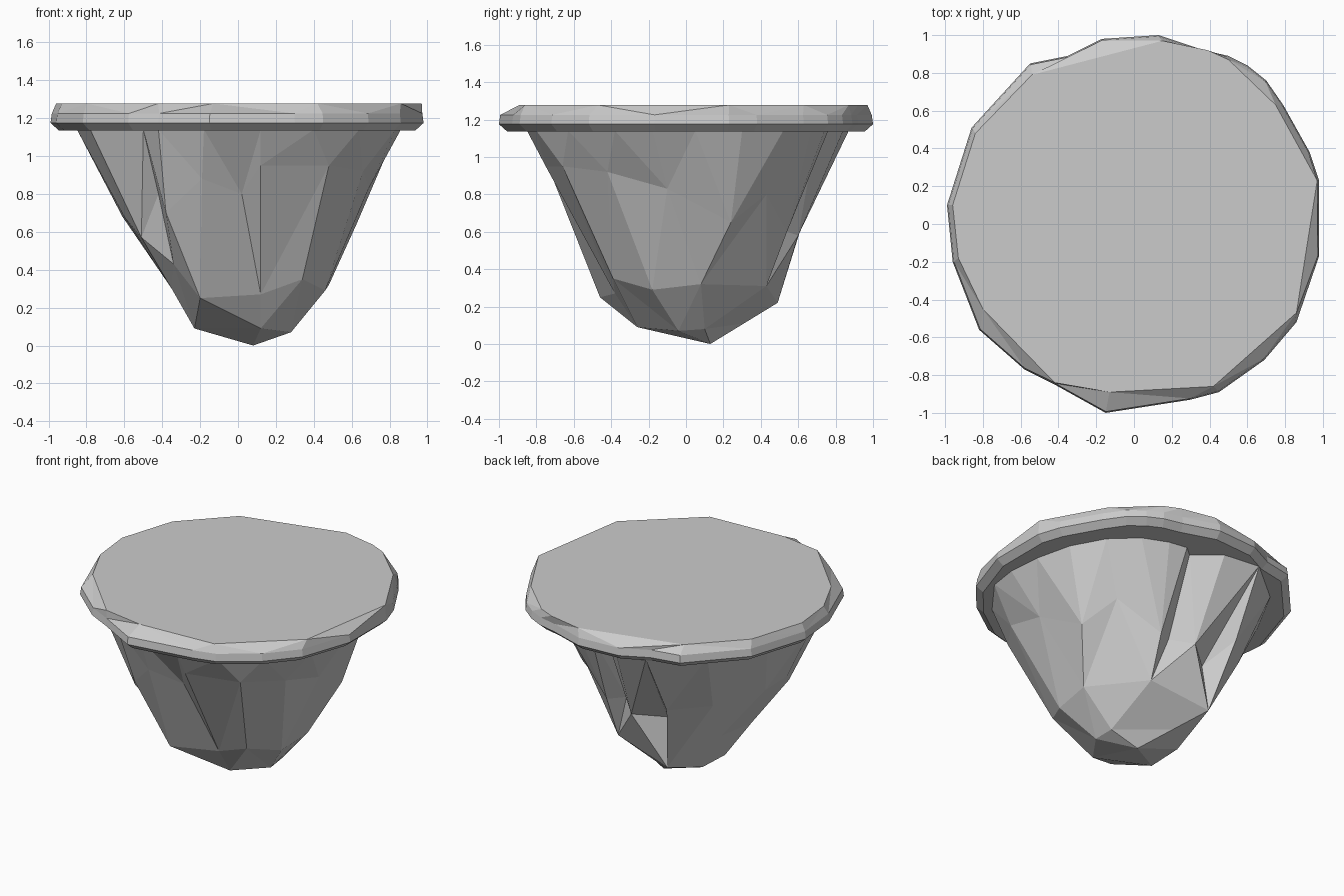
import bpy, bmesh
from math import atan2, tau

if "Cube" in bpy.data.objects:
    bpy.data.objects.remove(bpy.data.objects["Cube"])


def ang(v):
    return atan2(v.co.y, v.co.x) % tau


def add_ring(bm, pts):
    return sorted((bm.verts.new(p) for p in pts), key=ang)


def stitch(bm, low, up):
    """Triangulate between two rings of any vertex count, walking by angle."""
    n, m = len(low), len(up)
    la = [ang(v) for v in low] + [ang(low[0]) + tau]
    ua = [ang(v) for v in up] + [ang(up[0]) + tau]
    i = j = 0
    while i < n or j < m:
        if j == m or (i < n and la[i + 1] + la[i] <= ua[j + 1] + ua[j]):
            bm.faces.new((low[i % n], low[(i + 1) % n], up[j % m]))
            i += 1
        else:
            bm.faces.new((low[i % n], up[(j + 1) % m], up[j % m]))
            j += 1


def finish(bm, name):
    bmesh.ops.recalc_face_normals(bm, faces=bm.faces[:])
    me = bpy.data.meshes.new(name)
    bm.to_mesh(me)
    bm.free()
    bpy.context.collection.objects.link(bpy.data.objects.new(name, me))


def flat(pts, z, s=1.0):
    return [(x * s, y * s, z) for x, y in pts]


# Ground slab: irregular disc with chipped, bevelled rim
outline = [(.13, 1.0), (.37, .92), (.5, .89), (.6, .84), (.7, .76), (.79, .63),
           (.93, .38), (.98, .23), (.98, -.17), (.86, -.52), (.69, -.72),
           (.45, -.89), (.3, -.93), (-.15, -1.0), (-.42, -.85), (-.58, -.77),
           (-.82, -.56), (-.96, -.2), (-.99, .1), (-.86, .51), (-.55, .85),
           (-.35, .89), (-.17, .98)]
top_face = [(.15, .97), (.39, .92), (.5, .87), (.75, .63), (.97, .23),
            (.86, -.47), (.42, -.86), (-.13, -.89), (-.42, -.84), (-.8, -.45),
            (-.93, -.18), (-.96, .1), (-.84, .48), (-.54, .79)]
bm = bmesh.new()
rings = [add_ring(bm, flat(outline, 1.135, .955)),
         add_ring(bm, flat(outline, 1.175)),
         add_ring(bm, flat(outline, 1.225, .993)),
         add_ring(bm, flat(top_face, 1.278))]
for a, b in zip(rings, rings[1:]):
    stitch(bm, a, b)
bm.faces.new(rings[0])
bm.faces.new(rings[-1])
finish(bm, "ground_slab")

# Hanging rock: faceted tapering cone with ridges and notches
rim = [(.84, .05), (.78, .3), (.66, .52), (.5, .67), (.33, .74), (.2, .76),
       (.13, .7), (-.04, .84), (-.3, .87), (-.6, .62), (-.8, .25), (-.85, -.2),
       (-.78, -.45), (-.5, -.62), (-.42, -.74), (-.18, -.82), (.12, -.85),
       (.4, -.8), (.64, -.63), (.83, -.38), (.86, -.18)]
mid = [(.63, .24, .65), (.5, .43, .8), (.23, .54, .6), (.12, .48, .62),
       (0, .6, .58), (-.18, .45, .55), (-.3, .64, .7), (-.5, .42, .7),
       (-.61, 0, .68), (-.6, -.25, .68), (-.51, -.4, .57), (-.42, -.47, .8),
       (-.38, -.59, .7), (-.19, -.71, .88), (.02, -.62, .8), (.12, -.75, .95),
       (.48, -.66, .95), (.66, -.42, .92), (.69, -.1, .83)]
low = [(.48, .08, .32), (.22, .43, .31), (-.2, .49, .22),
       (-.38, .15, .36), (-.35, -.22, .3), (-.34, -.38, .43),
       (-.2, -.46, .25), (.12, -.38, .27), (.34, -.39, .35), (.46, -.18, .29)]
base = [(.27, .1, .08), (-.06, .31, .11), (-.23, .15, .1), (-.23, -.1, .09),
        (.12, -.26, .09), (.28, -.04, .07)]
bm = bmesh.new()
rings = [add_ring(bm, r) for r in (base, low, mid, flat(rim, 1.14))]
for a, b in zip(rings, rings[1:]):
    stitch(bm, a, b)
tip = bm.verts.new((.08, .13, 0))
for a, b in zip(rings[0], rings[0][1:] + rings[0][:1]):
    bm.faces.new((tip, b, a))
bm.faces.new(rings[-1])
finish(bm, "hanging_rock")
